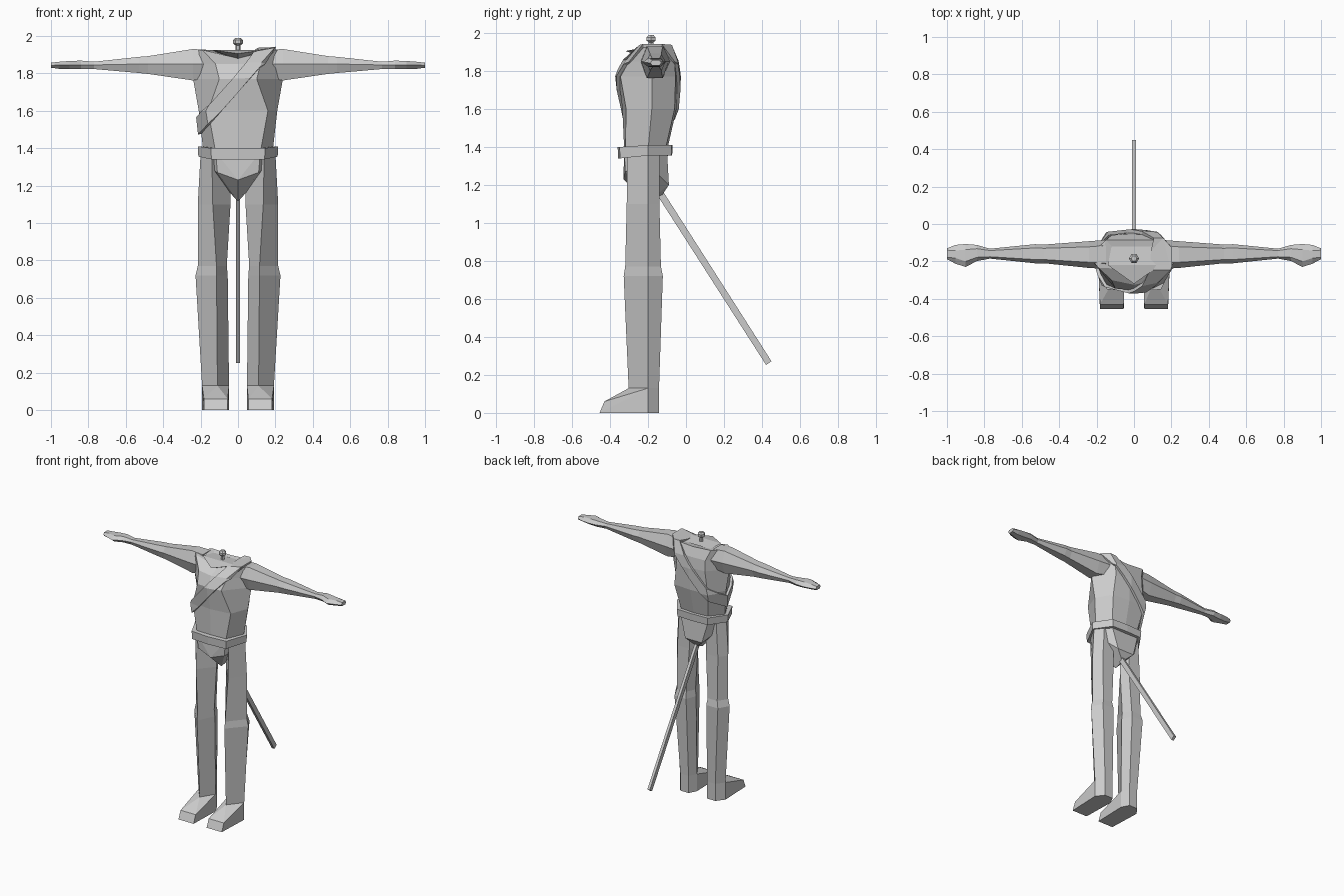
import bpy, bmesh
from mathutils import Vector

if "Cube" in bpy.data.objects:
    bpy.data.objects.remove(bpy.data.objects["Cube"])

grey = bpy.data.materials.new("plain_grey")
grey.diffuse_color = (0.6, 0.6, 0.6, 1)
grey.use_nodes = True
grey.node_tree.nodes["Principled BSDF"].inputs["Base Color"].default_value = grey.diffuse_color


def finish(bm, name):
    bmesh.ops.recalc_face_normals(bm, faces=bm.faces)
    mesh = bpy.data.meshes.new(name)
    bm.to_mesh(mesh)
    bm.free()
    mesh.materials.append(grey)
    ob = bpy.data.objects.new(name, mesh)
    bpy.context.collection.objects.link(ob)
    return ob


def hull(name, points):
    bm = bmesh.new()
    for p in points:
        bm.verts.new(p)
    res = bmesh.ops.convex_hull(bm, input=bm.verts)
    loose = [v for v in bm.verts if not v.link_faces]
    bmesh.ops.delete(bm, geom=loose, context='VERTS')
    bmesh.ops.dissolve_limit(bm, angle_limit=0.02, verts=bm.verts, edges=bm.edges)
    return finish(bm, name)


def loft(rings, caps=(True, True)):
    bm = bmesh.new()
    loops = [[bm.verts.new(p) for p in r] for r in rings]
    n = len(loops[0])
    for a, b in zip(loops, loops[1:]):
        for i in range(n):
            j = (i + 1) % n
            bm.faces.new((a[i], a[j], b[j], b[i]))
    if caps[0]:
        bm.faces.new(loops[0][::-1])
    if caps[1]:
        bm.faces.new(loops[-1])
    return bm


def both(points):
    return points + [(-x, y, z) for x, y, z in points if x]


def body_ring(z, f0, fc, s, bc, b0, zf=None, zb=None):
    # centre front, front corner, side, back corner, centre back, mirrored
    half = [(*fc, z), (*s, z), (*bc, z)]
    return ([(0, f0, zf or z)] + half + [(0, b0, zb or z)]
            + [(-x, y, k) for x, y, k in half[::-1]])


# Torso, with a dipped neckline
torso = loft([
    body_ring(1.38, -.325, (.12, -.32), (.185, -.2), (.11, -.11), -.10),
    body_ring(1.60, -.335, (.16, -.315), (.21, -.18), (.14, -.06), -.05),
    body_ring(1.77, -.355, (.10, -.345), (.24, -.18), (.12, -.055), -.045),
    body_ring(1.85, -.325, (.12, -.30), (.245, -.18), (.12, -.06), -.055),
    body_ring(1.925, -.24, (.19, -.235), (.24, -.17), (.15, -.085), -.085, 1.88, 1.915),
])
bmesh.ops.triangulate(torso, faces=[f for f in torso.faces if len(f.verts) > 4])
strap = torso.copy()
finish(torso, "torso")

# Diagonal strap: slanted slice of the torso, thickened outward
normal = Vector((.75, 0, -.66)).normalized()
centre = Vector((0, 0, 1.75))
for side in (1, -1):
    bmesh.ops.bisect_plane(strap, geom=strap.verts[:] + strap.edges[:] + strap.faces[:],
                           plane_co=centre + normal * .034 * side,
                           plane_no=normal * side, clear_outer=True)
shoulder_strap = finish(strap, "shoulder_strap")
mod = shoulder_strap.modifiers.new("thickness", 'SOLIDIFY')
mod.thickness, mod.offset = .018, 1

# Collar point and neck peg
hull("collar", both([(0, -.32, 1.905), (.14, -.22, 1.925), (0, -.23, 1.875),
                     (.12, -.12, 1.915)]))
bm = loft([[(x * r, -.184 + y * r, z) for x, y in
            ((1, 0), (.5, .87), (-.5, .87), (-1, 0), (-.5, -.87), (.5, -.87))]
           for r, z in ((.014, 1.88), (.014, 1.95), (.027, 1.96), (.027, 1.977), (.015, 1.99))])
finish(bm, "neck_peg")

# Belt
def belt_ring(zfront, zside, grow):
    half = [(.145 + grow, -.35 - grow, zfront), (.215 + grow, -.2, zside),
            (.13 + grow, -.075 + grow, zside)]
    return ([(0, -.36 - grow, zfront)] + half + [(0, -.07 + grow, zside)]
            + [(-x, y, z) for x, y, z in half[::-1]])


finish(loft([belt_ring(1.34, 1.355, -.003), belt_ring(1.40, 1.41, 0)]), "belt")

# Pelvis
hull("pelvis", both([(.12, -.325, 1.38), (.185, -.2, 1.38), (.12, -.1, 1.38),
                     (0, -.33, 1.23), (.11, -.32, 1.27), (.18, -.2, 1.31),
                     (.07, -.09, 1.20), (0, -.2, 1.115), (0, -.13, 1.14)]))

# Hanging rod
hull("rod", [(x, y, z) for x in (-.01, .01)
             for y, z in ((-.16, 1.16), (-.13, 1.18), (.422, .252), (.45, .272))])

# Arms: top pair, middle pair, bottom pair per section
arm_sections = [  # x, z top, z middle, z bottom, y front, y back, inset of top and bottom
    (.15, 1.925, 1.85, 1.78, -.24, -.085, .03),
    (.24, 1.93, 1.85, 1.762, -.235, -.092, .03),
    (.48, 1.892, 1.85, 1.797, -.21, -.11, .02),
    (.53, 1.888, 1.85, 1.802, -.21, -.108, .02),
    (.77, 1.862, 1.845, 1.823, -.185, -.132, .01),
    (.84, 1.868, 1.845, 1.823, -.198, -.112, .02),
    (.90, 1.866, 1.845, 1.822, -.23, -.107, .03),
    (.955, 1.862, 1.845, 1.824, -.212, -.112, .03),
    (1.0, 1.857, 1.842, 1.83, -.188, -.13, .01),
]
# Legs: front ridge, outer edge, flat back, inner edge
leg_sections = [  # z, outer x, ridge x, inner x, front y, back y
    (1.37, .20, .14, .04, -.31, -.14),
    (1.10, .215, .135, .04, -.312, -.14),
    (.77, .215, .115, .06, -.32, -.132),
    (.72, .227, .115, .055, -.328, -.122),
    (.13, .192, .11, .048, -.302, -.142),
]


def leg_ring(s, z, o, r, i, f, b):
    return [(s * r, f, z), (s * o, -.2, z), (s * (o - .045), b, z),
            (s * (i + .03), b, z), (s * i, -.2, z)]


for s, tag in ((-1, "right"), (1, "left")):
    finish(loft([[(s * x, f + k, t), (s * x, f, m), (s * x, f + k, b),
                  (s * x, r - k, b), (s * x, r, m), (s * x, r - k, t)]
                 for x, t, m, b, f, r, k in arm_sections]), tag + "_arm")
    finish(loft([leg_ring(s, *sec) for sec in leg_sections]), tag + "_leg")
    ankle = leg_ring(s, *leg_sections[-1])
    sole = [(x, y, 0) for x, y, z in ankle[1:]]
    toe = [(s * x, y, z) for x in (.055, .182) for y, z in ((-.43, .06), (-.455, 0))]
    hull(tag + "_foot", ankle + sole + toe)
